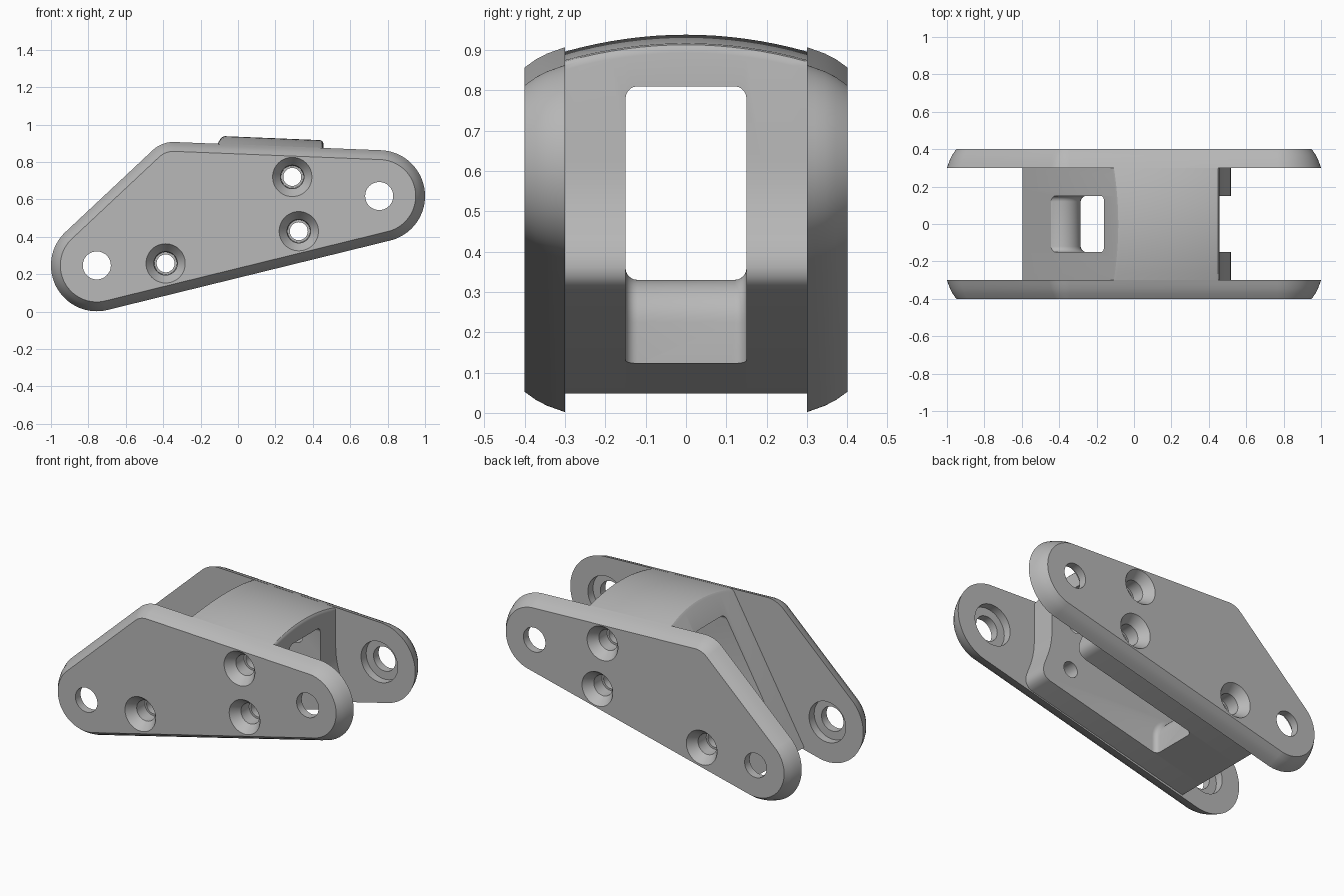
import bpy, bmesh, math
from mathutils import Vector

if "Cube" in bpy.data.objects:
    bpy.data.objects.remove(bpy.data.objects["Cube"])

grey = bpy.data.materials.new("machined grey")
grey.use_nodes = True
colour = (0.48, 0.48, 0.48, 1)
grey.diffuse_color = colour
grey.node_tree.nodes["Principled BSDF"].inputs["Base Color"].default_value = colour


def loft(name, rings):
    """Skin a list of equal closed rings and cap both ends."""
    bm = bmesh.new()
    rows = [[bm.verts.new(p) for p in ring] for ring in rings]
    n = len(rows[0])
    for a, b in zip(rows, rows[1:]):
        for i in range(n):
            j = (i + 1) % n
            bm.faces.new((a[i], a[j], b[j], b[i]))
    bm.faces.new(rows[0])
    bm.faces.new(rows[-1])
    bmesh.ops.recalc_face_normals(bm, faces=bm.faces)
    mesh = bpy.data.meshes.new(name)
    bm.to_mesh(mesh)
    bm.free()
    mesh.materials.append(grey)
    obj = bpy.data.objects.new(name, mesh)
    bpy.context.collection.objects.link(obj)
    return obj


def hole_cutter(name, x, z, half_profile):
    """Stepped round cutter along y, symmetric about the middle."""
    profile = half_profile + [(r, -y) for r, y in reversed(half_profile)]
    n = 48
    rings = [[(x + r * math.cos(math.tau * i / n), y, z + r * math.sin(math.tau * i / n))
              for i in range(n)] for r, y in profile]
    obj = loft(name, rings)
    obj.hide_render = True
    return obj


def bake(obj, cutters):
    """Cut the holes, fix the mesh and shade it."""
    for c in cutters:
        m = obj.modifiers.new("cut", 'BOOLEAN')
        m.operation = 'DIFFERENCE'
        m.solver = 'EXACT'
        m.object = c
    dg = bpy.context.evaluated_depsgraph_get()
    dg.update()
    mesh = bpy.data.meshes.new_from_object(obj.evaluated_get(dg))
    obj.modifiers.clear()
    obj.data = mesh
    bpy.ops.object.select_all(action='DESELECT')
    obj.select_set(True)
    bpy.context.view_layer.objects.active = obj
    bpy.ops.object.shade_smooth_by_angle(angle=math.radians(28))


# Side plates: rounded three-cornered outline with a crowned rim
LEFT_PIN, RIGHT_PIN = (-0.755, 0.247), (0.755, 0.618)
CORNERS = [(LEFT_PIN, 0.245), (RIGHT_PIN, 0.245), ((-0.345, 0.745), 0.162)]


def outline(inset, y):
    ring = []
    for i in range(128):
        a = math.tau * i / 128
        n = Vector((math.cos(a), math.sin(a)))
        c, r = max(CORNERS, key=lambda k: Vector(k[0]).dot(n) + k[1])
        p = Vector(c) + n * (r - inset)
        ring.append((p.x, y, p.y))
    return ring


RIM = [(0, 0.30), (0.007, 0.32), (0.016, 0.345), (0.030, 0.372), (0.050, 0.40)]
plates = [loft(name, [outline(d, side * y) for d, y in RIM])
          for name, side in (("front_plate", -1), ("back_plate", 1))]

# Centre block: profile swept across, top edge crowned in y
SLOPE = 1.78
LOWER = [(-0.597, 0.048), (0.475, 0.305), (0.500, 0.318), (0.514, 0.337), (0.519, 0.36),
         (0.515, 0.39), (0.500, 0.43), (0.483, 0.475), (0.470, 0.52), (0.461, 0.57),
         (0.457, 0.63)]
UPPER = [(0.457, 0.893), (0.455, 0.905), (0.449, 0.913), (0.438, 0.917), (-0.070, 0.938),
         (-0.084, 0.934), (-0.094, 0.924)]


def block_ring(y):
    drop = y * y / 2.15
    ring = [(x, y, z) for x, z in LOWER]
    for x, z in UPPER:
        shift = drop / SLOPE if x < 0 else 0
        ring.append((x - shift, y, z - drop))
    return ring


block = loft("centre_block", [block_ring(-0.3 + 0.6 * i / 16) for i in range(17)])

# Slot through the block, running over a round nose at its low end
slot = [(-0.80, 0.81), (0.80, 0.81), (0.80, -0.10), (-0.285, -0.10)]
for i in range(17):
    a = math.radians(150 * i / 16)
    slot.append((-0.39 + 0.105 * math.cos(a), 0.225 + 0.105 * math.sin(a)))
slot.append((-0.80, 0.28))
slot_cutter = loft("slot_cutter", [[(x, y, z) for x, z in slot] for y in (-0.15, 0.15)])
slot_cutter.hide_render = True
bev = slot_cutter.modifiers.new("round", 'BEVEL')
bev.width = 0.03
bev.segments = 5
bev.limit_method = 'ANGLE'
bev.angle_limit = math.radians(75)
bev.use_clamp_overlap = False

# Countersunk screw holes and counterbored pin holes
SCREW = [(0.112, 0.41), (0.098, 0.39), (0.063, 0.345), (0.060, 0.27), (0.048, 0.27)]
PIN = [(0.075, 0.45), (0.075, 0.35), (0.125, 0.35), (0.125, 0.25)]
screws = [hole_cutter("screw_cutter", x, z, SCREW)
          for x, z in ((0.29, 0.72), (0.325, 0.43), (-0.387, 0.258))]
pins = [hole_cutter("pin_cutter", x, z, PIN) for x, z in (LEFT_PIN, RIGHT_PIN)]

for plate in plates:
    bake(plate, screws + pins)
bake(block, [slot_cutter] + screws)

for cutter in screws + pins + [slot_cutter]:
    bpy.data.objects.remove(cutter)
